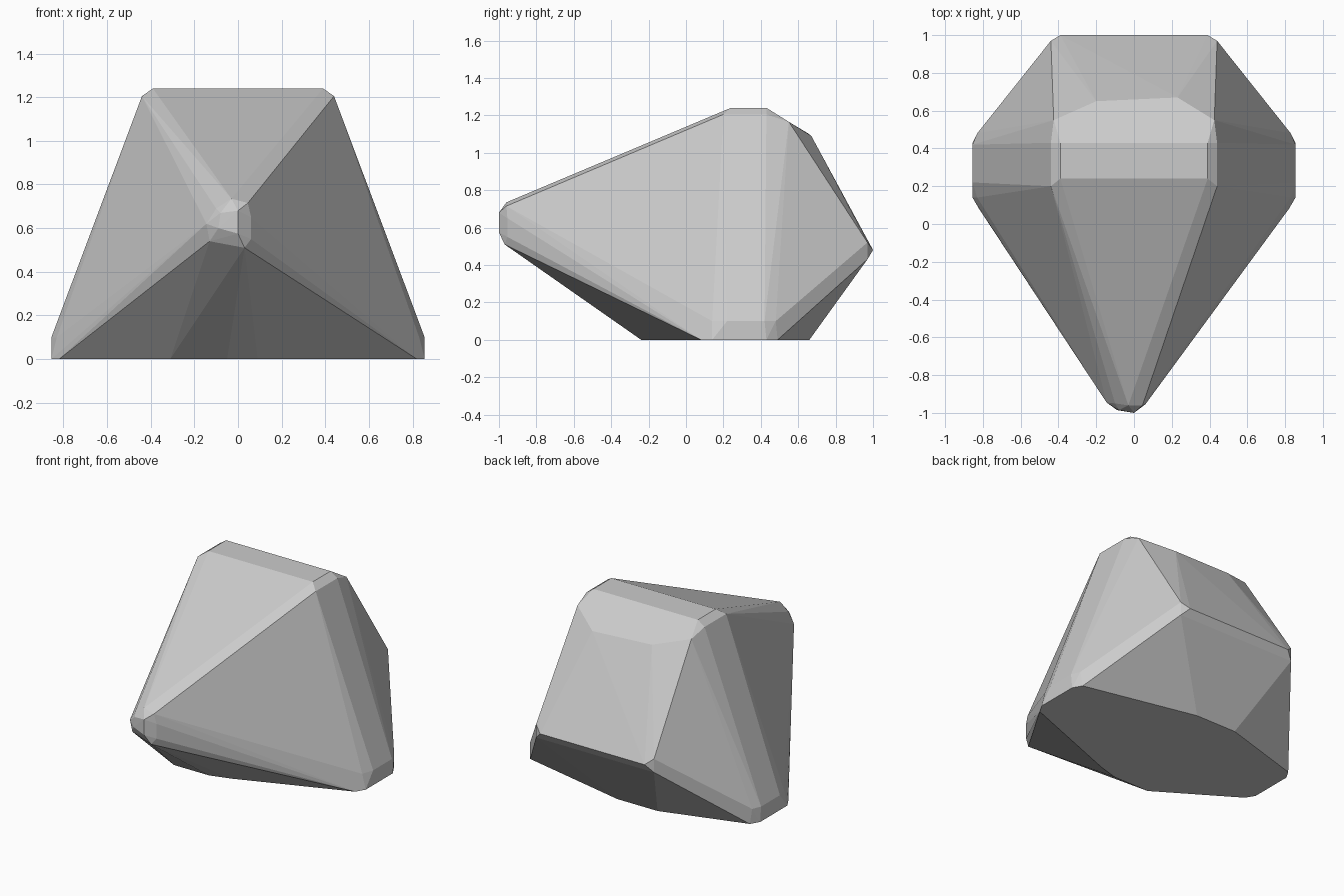
import bpy, bmesh, math

if "Cube" in bpy.data.objects:
    bpy.data.objects.remove(bpy.data.objects["Cube"])

# corners shared by left and right sides (x is mirrored)
paired = [
    (.39, .24, 1.24), (.39, .43, 1.24),                     # flat top ridge
    (.44, .20, 1.205), (.44, .43, 1.205), (.425, .55, 1.165),
    (.39, 1.0, .48), (.44, .97, .52), (.44, .97, .43),      # back edge
    (.855, .14, 0), (.855, .43, 0), (.82, .08, 0), (.82, .49, 0),   # side feet
    (.855, .22, .10), (.855, .42, .10), (.83, .14, .10), (.83, .48, .10),
]
# irregular corners
single = [
    (-.20, .65, 1.105), (.23, .67, 1.09),                   # upper back bulge
    (.05, .66, 0), (-.25, .66, 0),                          # base, back
    (-.31, -.24, 0), (-.05, -.24, 0), (.09, -.20, 0),       # base, front
    (0, -1, .575), (0, -1, .68), (-.09, -.985, .60), (-.08, -.985, .67),  # blunt nose
    (-.03, -.96, .735), (.045, -.96, .715), (.06, -.955, .65), (.06, -.955, .55),
    (.03, -.97, .51), (-.13, -.94, .54), (-.145, -.945, .62), (-.10, -.95, .69),
]

# rock: convex faceted boulder
bm = bmesh.new()
for x, y, z in paired:
    bm.verts.new((x, y, z))
    bm.verts.new((-x, y, z))
for p in single:
    bm.verts.new(p)
hull = bmesh.ops.convex_hull(bm, input=bm.verts[:])
loose = [v for v in bm.verts if not v.link_faces]
bmesh.ops.delete(bm, geom=loose, context='VERTS')
bmesh.ops.dissolve_limit(bm, angle_limit=math.radians(1), verts=bm.verts[:], edges=bm.edges[:])
bmesh.ops.recalc_face_normals(bm, faces=bm.faces[:])

mesh = bpy.data.meshes.new("rock")
bm.to_mesh(mesh)
bm.free()
rock = bpy.data.objects.new("rock", mesh)
bpy.context.collection.objects.link(rock)
